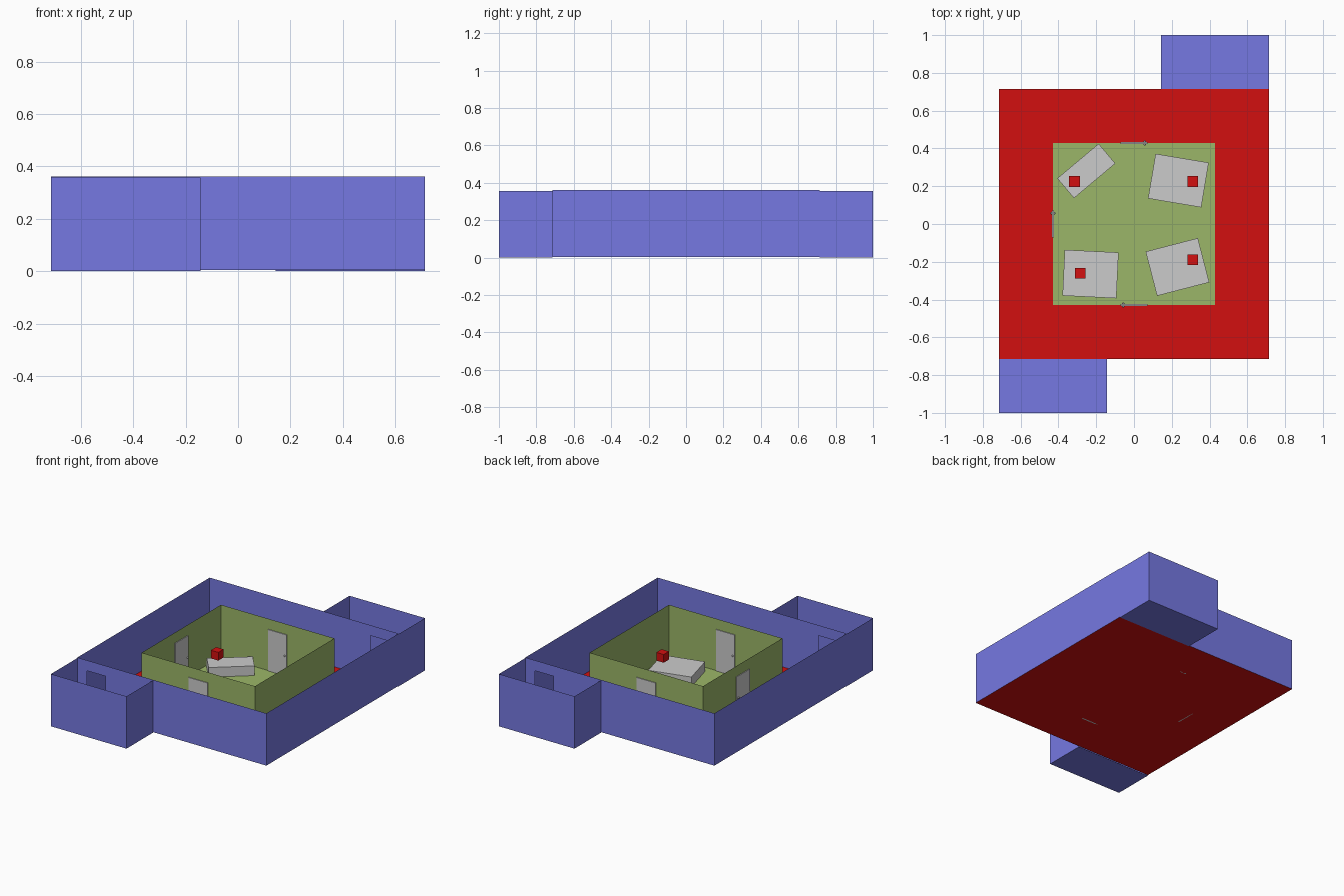
import bpy, bmesh
from math import radians, pi
from mathutils import Matrix, Vector

if "Cube" in bpy.data.objects:
    bpy.data.objects.remove(bpy.data.objects["Cube"])

U = 1 / 7            # layout module
H = 2.5 * U          # wall height
BASE = 0.004         # main floor sits slightly above the annex floors
DOOR_W, DOOR_H = U, 2 * U


def material(name, rgb):
    m = bpy.data.materials.new(name)
    m.diffuse_color = (*rgb, 1)
    m.use_nodes = True
    m.node_tree.nodes["Principled BSDF"].inputs["Base Color"].default_value = m.diffuse_color
    return m


BLUE = material("blue", (0.18, 0.19, 0.76))
RED = material("red", (0.65, 0.005, 0.005))
GREEN = material("green", (0.33, 0.47, 0.14))


def finish(name, bm, mat=None):
    me = bpy.data.meshes.new(name)
    bm.to_mesh(me)
    bm.free()
    ob = bpy.data.objects.new(name, me)
    bpy.context.collection.objects.link(ob)
    if mat:
        me.materials.append(mat)
    return ob


def wall(bm, a, b, z, door=None):
    """Thin upright sheet from a to b; door = distance of doorway centre from a."""
    a, b = Vector(a), Vector(b)
    length = (b - a).length
    d = (b - a) / length
    prof = [(0, 0)]
    if door is not None:
        l, r = door - DOOR_W / 2, door + DOOR_W / 2
        prof += [(l, 0), (l, DOOR_H), (r, DOOR_H), (r, 0)]
    prof += [(length, 0), (length, H), (0, H)]
    bm.faces.new([bm.verts.new((*(a + d * s), z + t)) for s, t in prof])


def floor(name, x0, y0, x1, y1, z, mat):
    bm = bmesh.new()
    bm.faces.new([bm.verts.new((x, y, z)) for x, y in
                  ((x0, y0), (x1, y0), (x1, y1), (x0, y1))])
    return finish(name, bm, mat)


def room(name, half, doors, mat):
    """Square room; doors maps wall index (front, right, back, left) to doorway position."""
    bm = bmesh.new()
    c = [(-half, -half), (half, -half), (half, half), (-half, half)]
    for i in range(4):
        wall(bm, c[i], c[(i + 1) % 4], BASE, doors.get(i))
    return finish(name, bm, mat)


def add_box(bm, size, loc, angle=0):
    m = Matrix.Translation(loc) @ Matrix.Rotation(angle, 4, 'Z') @ Matrix.Diagonal((*size, 1))
    bmesh.ops.create_cube(bm, size=1, matrix=m)


# Outer and inner rooms
floor("outer_floor", -5 * U, -5 * U, 5 * U, 5 * U, BASE, RED)
room("outer_walls", 5 * U, {0: U, 2: U}, BLUE)
floor("inner_floor", -3 * U, -3 * U, 3 * U, 3 * U, BASE + 0.003, GREEN)
room("inner_walls", 3 * U, {0: 3 * U, 2: 3 * U, 3: 3 * U}, GREEN)

# Two annexes, point-symmetric about the centre
for name, s in (("front", -1), ("back", 1)):
    xs, ys = (s * U, s * 5 * U), (s * 5 * U, s * 7 * U)
    floor(name + "_annex_floor", xs[0], ys[0], xs[1], ys[1], 0, BLUE)
    bm = bmesh.new()
    pts = [(xs[1], ys[0]), (xs[1], ys[1]), (xs[0], ys[1]), (xs[0], ys[0])]
    for a, b in zip(pts, pts[1:]):
        wall(bm, a, b, 0)
    finish(name + "_annex_walls", bm, BLUE)

# Doors with a knob on both sides
for name, ang in (("back", 0), ("left", 90), ("front", 180)):
    bm = bmesh.new()
    add_box(bm, (DOOR_W, 0.01, DOOR_H), (0, 3 * U, BASE + DOOR_H / 2))
    for side in (-1, 1):
        bmesh.ops.create_uvsphere(bm, u_segments=12, v_segments=8, radius=0.006,
                                  matrix=Matrix.Translation((0.057, 3 * U + side * 0.008, 0.143)))
    bmesh.ops.rotate(bm, verts=bm.verts, cent=(0, 0, 0),
                     matrix=Matrix.Rotation(radians(ang), 3, 'Z'))
    finish(name + "_door", bm)

# Low platforms, each with a small block hovering above
platforms = [
    ("back_left", (-0.2525, 0.281), 0.137, 40, (-0.315, 0.225)),
    ("back_right", (0.235, 0.23), 0.24, -9.5, (0.31, 0.225)),
    ("front_left", (-0.23, -0.265), 0.243, -2.8, (-0.285, -0.26)),
    ("front_right", (0.23, -0.2275), 0.242, 14.5, (0.31, -0.19)),
]
for name, pos, depth, ang, block in platforms:
    bm = bmesh.new()
    add_box(bm, (2 * U, depth, 0.068), (*pos, 0.039), radians(ang))
    finish(name + "_platform", bm)
    bm = bmesh.new()
    add_box(bm, (0.056, 0.056, 0.056), (*block, 0.134))
    finish(name + "_block", bm, RED)
